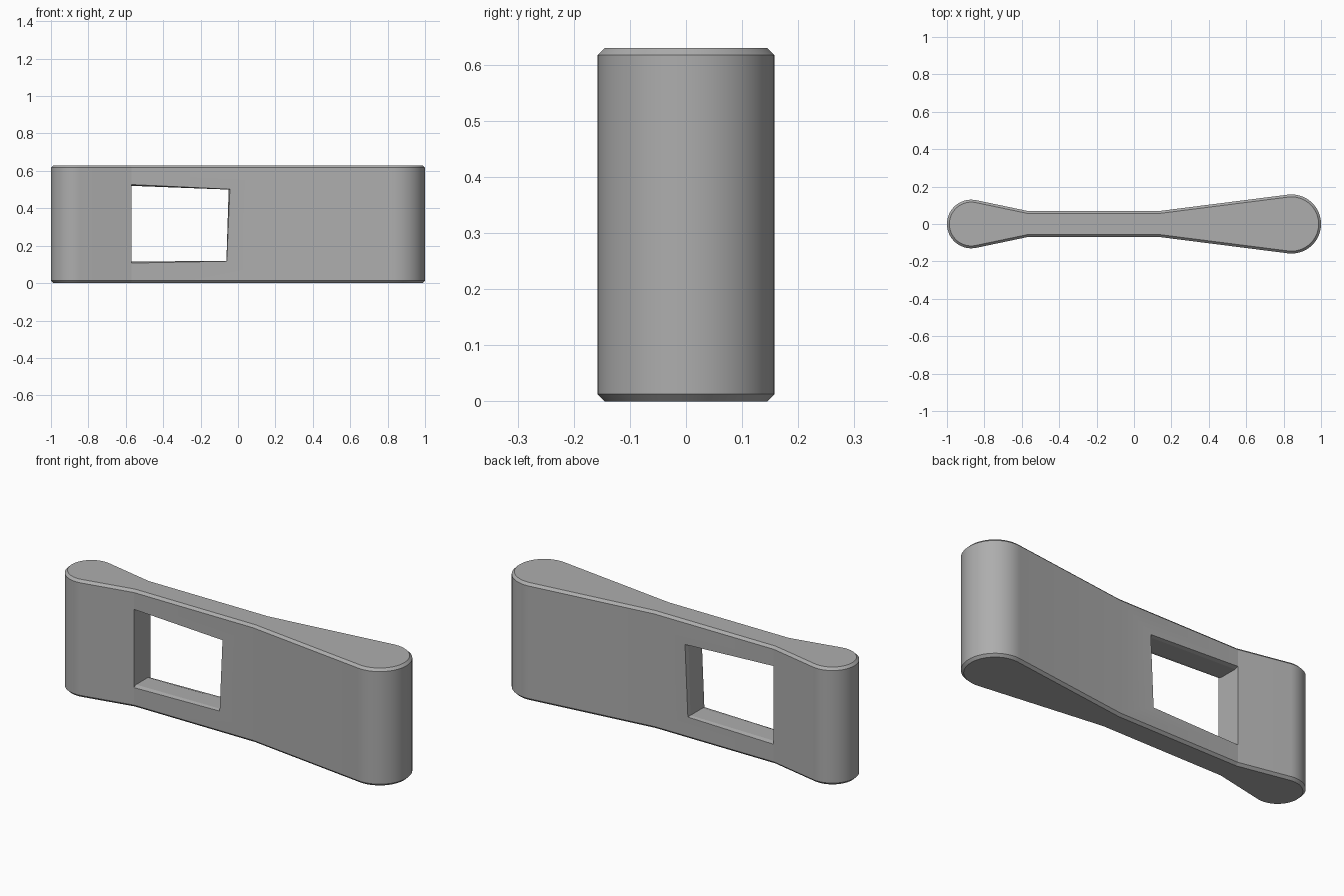
import bpy, bmesh, math

cube = bpy.data.objects.get("Cube")
if cube:
    bpy.data.objects.remove(cube)

HEIGHT, CHAMFER, WAIST = 0.63, 0.013, 0.07


def make_material(name, color):
    mat = bpy.data.materials.new(name)
    mat.use_nodes = True
    mat.diffuse_color = color
    mat.node_tree.nodes["Principled BSDF"].inputs["Base Color"].default_value = color
    return mat


def make_object(name, bm):
    bmesh.ops.recalc_face_normals(bm, faces=bm.faces[:])
    mesh = bpy.data.meshes.new(name)
    bm.to_mesh(mesh)
    bm.free()
    obj = bpy.data.objects.new(name, mesh)
    bpy.context.collection.objects.link(obj)
    return obj


def rounded_end(cx, radius, neck_x, steps=40):
    """Arc around one end, starting and stopping tangent to the tapered sides."""
    dx = neck_x - cx
    start = math.atan2(WAIST, dx) + math.acos(radius / math.hypot(dx, WAIST)) * (1 if dx > 0 else -1)
    sweep = 2 * (math.pi - start) if dx > 0 else -2 * start
    return [(cx + radius * math.cos(start + sweep * i / steps),
             radius * math.sin(start + sweep * i / steps)) for i in range(steps + 1)]


# Body: dumbbell outline, extruded and chamfered along both rims
small_neck, large_neck = -0.57, 0.14
outline = [(small_neck, WAIST)] + rounded_end(-0.87, 0.13, small_neck)
outline += [(small_neck, -WAIST), (large_neck, -WAIST)]
outline += rounded_end(0.842, 0.158, large_neck)[::-1] + [(large_neck, WAIST)]
bm = bmesh.new()
base = bm.faces.new([bm.verts.new((x, y, 0)) for x, y in outline])
top = bmesh.ops.extrude_face_region(bm, geom=[base])["geom"]
bmesh.ops.translate(bm, verts=[v for v in top if isinstance(v, bmesh.types.BMVert)],
                    vec=(0, 0, HEIGHT))
bmesh.ops.recalc_face_normals(bm, faces=bm.faces[:])
rims = [e for e in bm.edges if abs(e.verts[0].co.z - e.verts[1].co.z) < 1e-5]
bmesh.ops.bevel(bm, geom=rims, offset=CHAMFER, segments=1, affect='EDGES')
body = make_object("handle_body", bm)
body.data.materials.append(make_material("plain grey", (0.42, 0.42, 0.42, 1)))

# Window cutter: uneven four-sided opening, slightly flared at both faces
outer = [(-0.57, 0.107), (-0.06, 0.117), (-0.043, 0.502), (-0.57, 0.527)]
inner = [(-0.57, 0.115), (-0.062, 0.119), (-0.05, 0.5), (-0.57, 0.52)]
sections = [(-0.2, outer), (-WAIST, outer), (-0.05, inner),
            (0.05, inner), (WAIST, outer), (0.2, outer)]
bm = bmesh.new()
rings = [[bm.verts.new((x, y, z)) for x, z in quad] for y, quad in sections]
for a, b in zip(rings, rings[1:]):
    for i in range(4):
        j = (i + 1) % 4
        bm.faces.new((a[i], a[j], b[j], b[i]))
bm.faces.new(rings[0])
bm.faces.new(rings[-1][::-1])
cutter = make_object("window_cutter", bm)
cutter.hide_render = True

# Cut the window through the body, then discard the cutter
bpy.ops.object.select_all(action='DESELECT')
body.select_set(True)
bpy.context.view_layer.objects.active = body
cut = body.modifiers.new("window", 'BOOLEAN')
cut.operation = 'DIFFERENCE'
cut.solver = 'EXACT'
cut.object = cutter
bpy.ops.object.modifier_apply(modifier=cut.name)
bpy.data.objects.remove(cutter)

# Smooth rounded ends, crisp chamfers and bends
bpy.ops.object.shade_smooth_by_angle(angle=math.radians(8))
